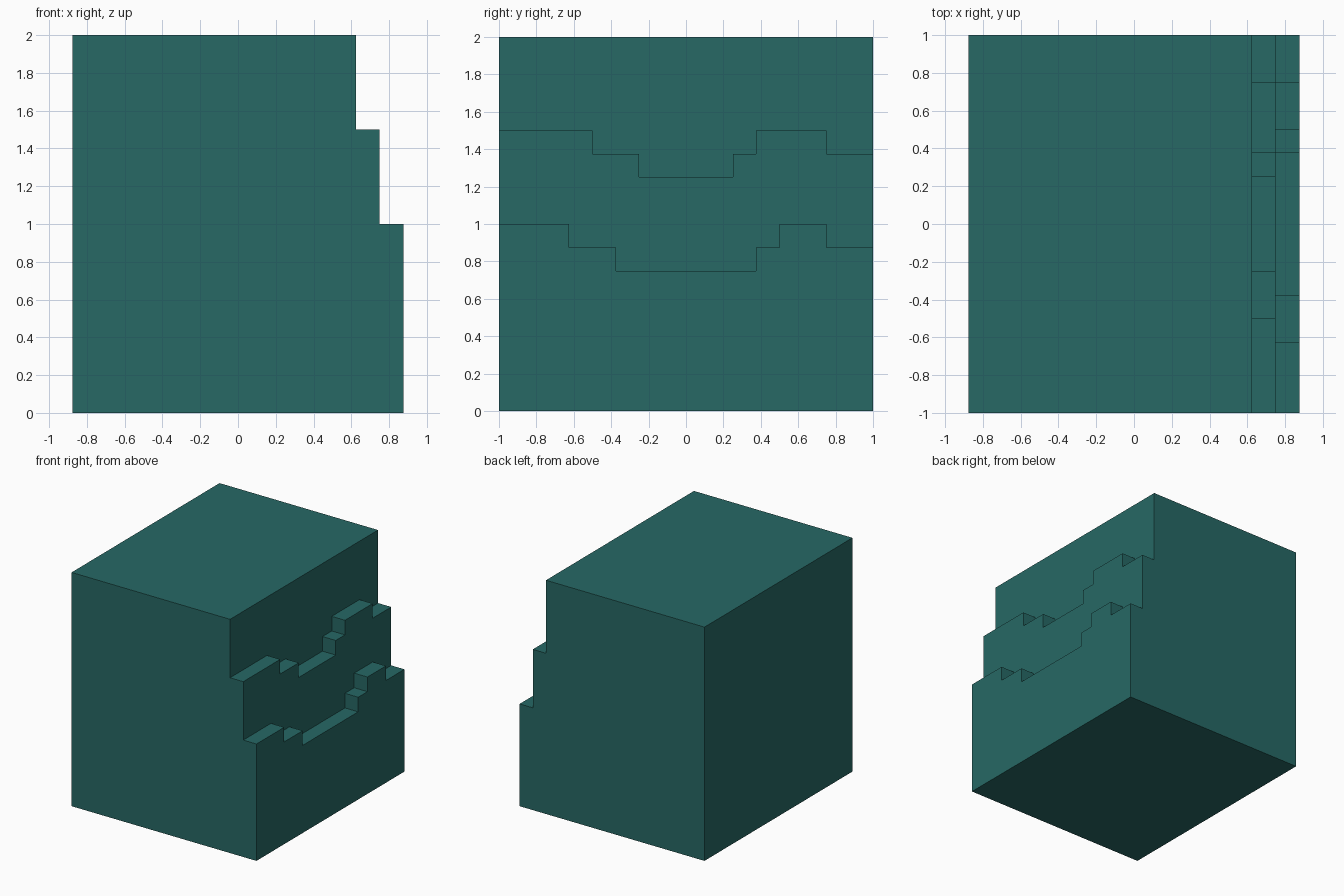
import bpy, bmesh

if "Cube" in bpy.data.objects:
    bpy.data.objects.remove(bpy.data.objects["Cube"])

teal = bpy.data.materials.new("dark teal")
teal.diffuse_color = (0.02, 0.14, 0.13, 1.0)
teal.use_nodes = True
teal.node_tree.nodes["Principled BSDF"].inputs["Base Color"].default_value = teal.diffuse_color


def prism(name, outline, x0, x1):
    """Extrude a (y, z) outline along x."""
    bm = bmesh.new()
    face = bm.faces.new([bm.verts.new((x0, y, z)) for y, z in outline])
    out = bmesh.ops.extrude_face_region(bm, geom=[face])
    moved = [g for g in out["geom"] if isinstance(g, bmesh.types.BMVert)]
    bmesh.ops.translate(bm, verts=moved, vec=(x1 - x0, 0, 0))
    bmesh.ops.recalc_face_normals(bm, faces=bm.faces)
    mesh = bpy.data.meshes.new(name)
    bm.to_mesh(mesh)
    bm.free()
    obj = bpy.data.objects.new(name, mesh)
    bpy.context.collection.objects.link(obj)
    mesh.materials.append(teal)
    return obj


def stair_cutter(name, breaks, heights, x0):
    """Everything above a stepped ledge line, from x0 outwards."""
    ys = [-1.2] + breaks + [1.2]
    line = [p for a, b, h in zip(ys, ys[1:], heights) for p in ((a, h), (b, h))]
    return prism(name, line + [(1.2, 2.2), (-1.2, 2.2)], x0, 1.1)


# Main block
block = prism("cliff_block", [(-1, 0), (1, 0), (1, 2), (-1, 2)], -0.875, 0.875)

# Upper and lower ledges carved from the right side
cutters = [
    stair_cutter("upper_ledge_cutter", [-0.5, -0.25, 0.25, 0.375, 0.75],
                 [1.5, 1.375, 1.25, 1.375, 1.5, 1.375], 0.625),
    stair_cutter("lower_ledge_cutter", [-0.625, -0.375, 0.375, 0.5, 0.75],
                 [1.0, 0.875, 0.75, 0.875, 1.0, 0.875], 0.75),
]
for cutter in cutters:
    cutter.hide_render = True
    mod = block.modifiers.new(cutter.name, "BOOLEAN")
    mod.operation = "DIFFERENCE"
    mod.solver = "EXACT"
    mod.object = cutter

# Bake the cuts and drop the cutters
bpy.context.view_layer.update()
carved = bpy.data.meshes.new_from_object(
    block.evaluated_get(bpy.context.evaluated_depsgraph_get()))
block.modifiers.clear()
block.data = carved
for cutter in cutters:
    bpy.data.objects.remove(cutter)
